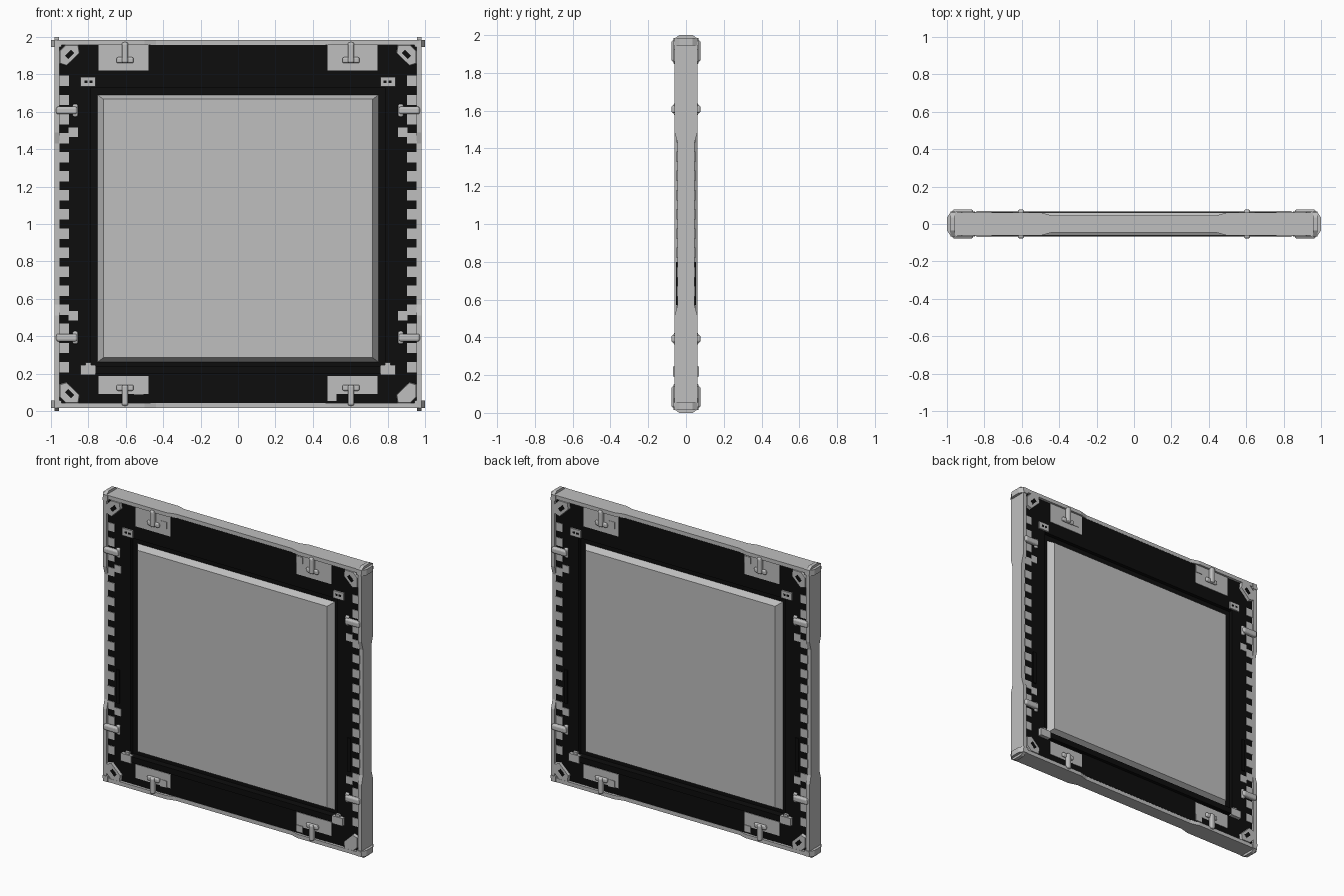
import bpy, bmesh
from mathutils import Vector

if "Cube" in bpy.data.objects:
    bpy.data.objects.remove(bpy.data.objects["Cube"])


def material(name, rgb):
    m = bpy.data.materials.new(name)
    m.use_nodes = True
    m.diffuse_color = (*rgb, 1)
    bsdf = next(n for n in m.node_tree.nodes if n.type == 'BSDF_PRINCIPLED')
    bsdf.inputs["Base Color"].default_value = (*rgb, 1)
    return m


GREY = material("light grey", (0.52, 0.52, 0.52))
BLACK = material("black", (0.004, 0.004, 0.004))
MID = 1.0  # mid height of the panel


def prism(name, pts, axis, a, b, mat, pts_b=None, bevel=0):
    """Profile pts swept along an axis from a to b, optionally to a second profile."""
    def point(p, depth):
        c = list(p)
        c.insert(axis, depth)
        return Vector(c)
    bm = bmesh.new()
    low = [bm.verts.new(point(p, a)) for p in pts]
    high = [bm.verts.new(point(p, b)) for p in (pts_b or pts)]
    bm.faces.new(low)
    bm.faces.new(high)
    n = len(pts)
    for i in range(n):
        j = (i + 1) % n
        bm.faces.new((low[i], low[j], high[j], high[i]))
    bmesh.ops.recalc_face_normals(bm, faces=bm.faces)
    mesh = bpy.data.meshes.new(name)
    bm.to_mesh(mesh)
    bm.free()
    mesh.materials.append(mat)
    ob = bpy.data.objects.new(name, mesh)
    bpy.context.collection.objects.link(ob)
    if bevel:
        mod = ob.modifiers.new("rounding", 'BEVEL')
        mod.width = bevel
        mod.segments = 3
    return ob


def rect(x0, x1, z0, z1):
    return [(x0, z0), (x1, z0), (x1, z1), (x0, z1)]


def plate(name, x0, x1, z0, z1, y0, y1, mat, bevel=0):
    return prism(name, rect(x0, x1, z0, z1), 1, y0, y1, mat, bevel=bevel)


def from_mid(h):
    return MID + h


# Outer frame: bars that get slimmer along the middle
half = [(-0.96, 0.062), (-0.49, 0.062), (-0.43, 0.045),
        (0.43, 0.045), (0.49, 0.062), (0.96, 0.062)]
outline = half + [(u, -d) for u, d in reversed(half)]
for s, side, level in ((1, "left", "top"), (-1, "right", "bottom")):
    prism(side + "_frame_bar", [(d, from_mid(u)) for u, d in outline],
          0, s * 0.955, s * 0.982, GREY)
    prism(level + "_frame_bar", [(u * 1.02, d) for u, d in outline],
          2, from_mid(s * 0.958), from_mid(s * 0.984), GREY)

# Corner caps: rounded tongues across the depth
cap = [(-0.066, 0.945), (-0.064, 0.98), (-0.035, 1.0),
       (0.035, 1.0), (0.064, 0.98), (0.066, 0.945)]
for sx, side in ((1, "left"), (-1, "right")):
    for sz, level in ((1, "top"), (-1, "bottom")):
        prism(f"{level}_{side}_upright_cap", [(d, from_mid(sz * u)) for d, u in cap],
              0, sx * 0.957, sx * 0.982, GREY)
        prism(f"{level}_{side}_side_cap", [(sx * u, d) for d, u in cap],
              2, from_mid(sz * 0.945), from_mid(sz * 0.984), GREY)

# Thin black core behind everything
plate("core", -0.956, 0.956, 0.043, 1.957, -0.02, 0.02, BLACK)

for sy, face in ((-1, "front"), (1, "back")):
    base, skin = sy * 0.045, sy * 0.049

    # Black border around the recessed centre
    for part, r in (("left", (0.785, 0.956, 0.043, 1.957)),
                    ("right", (-0.956, -0.785, 0.043, 1.957)),
                    ("top", (-0.785, 0.785, 1.73, 1.957)),
                    ("bottom", (-0.785, 0.785, 0.043, 0.24))):
        plate(f"{face}_{part}_border", *r, 0, base, BLACK)
    plate(face + "_lower_ledge", -0.84, 0.84, 0.2, 0.24, base, sy * 0.067, BLACK)

    # Raised centre panel with sloping edges
    prism(face + "_centre_panel", rect(-0.75, 0.75, 0.262, 1.69), 1, sy * 0.02,
          sy * 0.062, GREY, rect(-0.72, 0.72, 0.285, 1.667))

    for sx, side in ((1, "left"), (-1, "right")):
        tag = f"{face}_{side}"
        # Column of square tabs
        for k in range(16):
            z = 0.235 + k * 0.102
            plate(f"{tag}_tab_{k + 1}", sx * 0.903, sx * 0.957, z - 0.028, z + 0.028,
                  base, skin, GREY)
        plate(tag + "_black_rail", sx * 0.865, sx * 0.89, 0.57, 0.8,
              base, sy * 0.053, BLACK)

        for sz, level in ((1, "top"), (-1, "bottom")):
            name = f"{tag}_{level}"

            def part(label, x0, x1, h0, h1, y0, y1, mat=GREY, bevel=0):
                plate(f"{name}_{label}", sx * x0, sx * x1, from_mid(sz * h0),
                      from_mid(sz * h1), y0, y1, mat, bevel)

            # Mounting plate with a small raised square
            part("mount_plate", 0.478, 0.745, 0.82 if sz > 0 else 0.813,
                 0.957 if sz > 0 else 0.908, base, skin)
            if sz < 0:
                part("mount_foot", 0.53, 0.7, 0.9, 0.957, base, sy * 0.047, BLACK)
            if sx * sy > 0:
                part("mount_square", 0.505, 0.555, 0.865, 0.912, skin, sy * 0.052)
            else:
                part("mount_square", 0.478, 0.527, 0.9, 0.947, base, sy * 0.053)

            # Latch on the horizontal bar
            part("bar_latch_arm", 0.587, 0.621, 0.86, 0.972, base, sy * 0.078,
                 bevel=0.012)
            part("bar_latch_cross", 0.558, 0.65, 0.86, 0.892, base, sy * 0.065,
                 bevel=0.014)
            # Latch on the upright bar
            part("side_latch_arm", 0.86, 0.972, 0.587, 0.628, base, sy * 0.078,
                 bevel=0.012)
            part("side_latch_cross", 0.855, 0.885, 0.573, 0.642, base, sy * 0.065,
                 bevel=0.013)
            part("side_latch_tab", 0.855, 0.905, 0.465, 0.515, base, skin)

            # Small connector block
            if sz > 0:
                part("connector", 0.762, 0.842, 0.735, 0.786, base, sy * 0.056)
                for x in (0.787, 0.813):
                    part("connector_socket", x - 0.008, x + 0.008, 0.755, 0.768,
                         base, sy * 0.057, BLACK)
            else:
                part("connector", 0.762, 0.842, 0.755, 0.808, base, sy * 0.07)
                part("connector_stub", 0.785, 0.815, 0.74, 0.756, base, sy * 0.062)

            # Corner plate, leaning outwards, with a diagonal slot
            shape = [(0.955, 0.925), (0.922, 0.958), (0.853, 0.958),
                     (0.846, 0.914), (0.917, 0.845), (0.955, 0.857)]
            place = lambda pts: [(sx * x, from_mid(sz * h)) for x, h in pts]
            inner = [(0.9 + (x - 0.9) * 0.94, 0.91 + (h - 0.91) * 0.94) for x, h in shape]
            prism(name + "_corner_plate", place(shape), 1, base, sy * 0.066, GREY,
                  place(inner))
            if not (sy < 0 < sx and sz < 0):
                slot = [(0.9 + u + v, 0.907 + v - u)
                        for u, v in rect(-0.009, 0.009, -0.016, 0.016)]
                slot = [(x, 2 * 0.907 - h) for x, h in slot]
                prism(name + "_corner_slot", place(slot), 1, base, sy * 0.067, BLACK)
